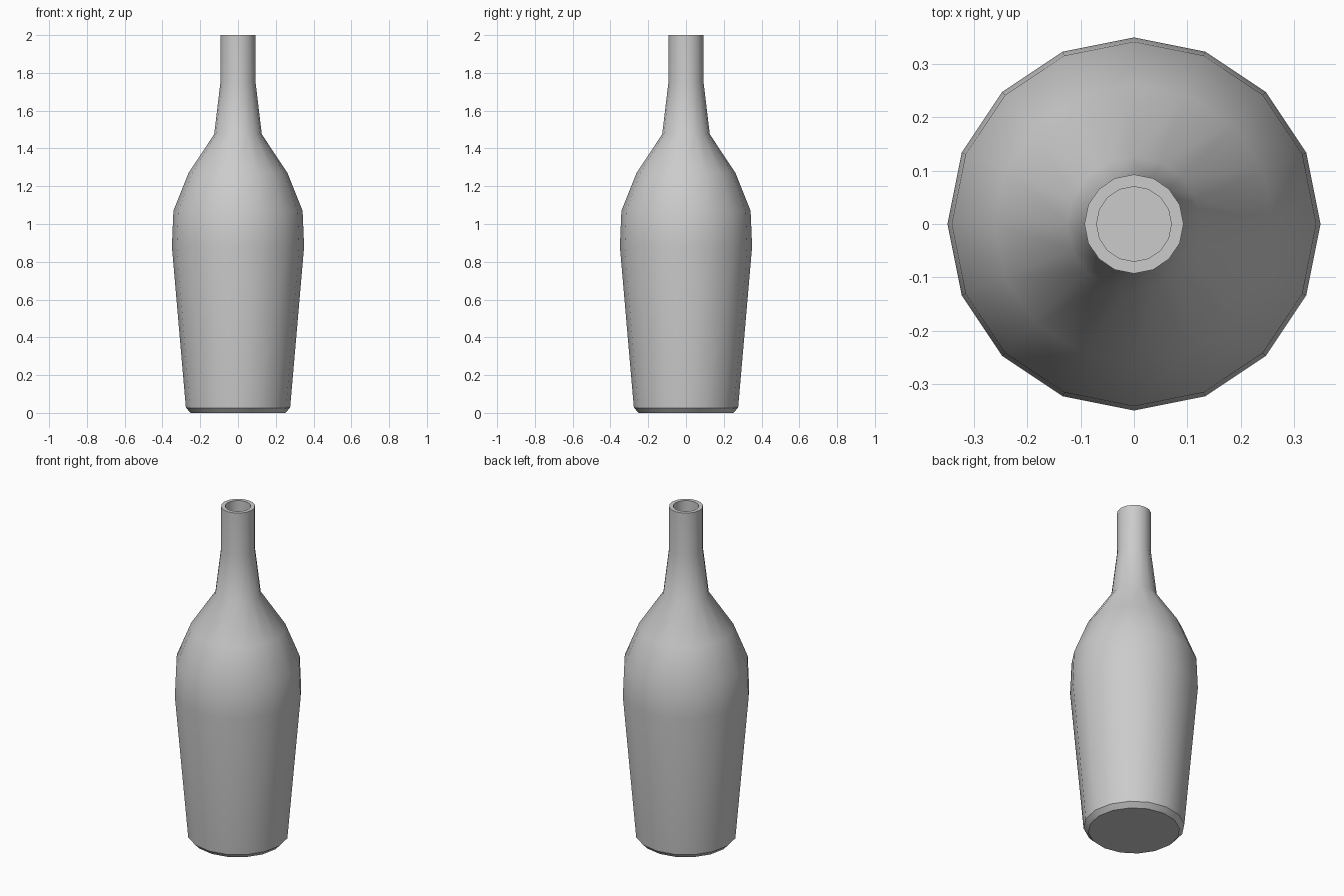
import bpy, bmesh, math

cube = bpy.data.objects.get("Cube")
if cube:
    bpy.data.objects.remove(cube, do_unlink=True)

SIDES = 16

grey = bpy.data.materials.new("plain grey")
grey.use_nodes = True
colour = (0.6, 0.6, 0.6, 1)
grey.diffuse_color = colour
grey.node_tree.nodes["Principled BSDF"].inputs["Base Color"].default_value = colour

# (radius, height) from the base, up the outside, over the rim, down the bore
profile = [
    (0.25, 0.0), (0.276, 0.027), (0.35, 0.88), (0.342, 1.07), (0.262, 1.27),
    (0.126, 1.475), (0.093, 1.75), (0.093, 2.0), (0.07, 2.0), (0.07, 1.75),
]

bm = bmesh.new()
rings = []
for radius, height in profile:
    angles = [math.tau * i / SIDES for i in range(SIDES)]
    rings.append([bm.verts.new((radius * math.cos(a), radius * math.sin(a), height))
                  for a in angles])

# Walls between neighbouring rings
for low, high in zip(rings, rings[1:]):
    for i in range(SIDES):
        j = (i + 1) % SIDES
        bm.faces.new((low[i], low[j], high[j], high[i]))

# Closed base and floor of the bore
bm.faces.new(reversed(rings[0]))
bm.faces.new(rings[-1])

mesh = bpy.data.meshes.new("bottle")
bm.to_mesh(mesh)
bm.free()
mesh.materials.append(grey)
bottle = bpy.data.objects.new("bottle", mesh)
bpy.context.collection.objects.link(bottle)

# Smooth body with crisp rim and base edges
bpy.ops.object.select_all(action="DESELECT")
bottle.select_set(True)
bpy.context.view_layer.objects.active = bottle
bpy.ops.object.shade_smooth_by_angle(angle=math.radians(32))
